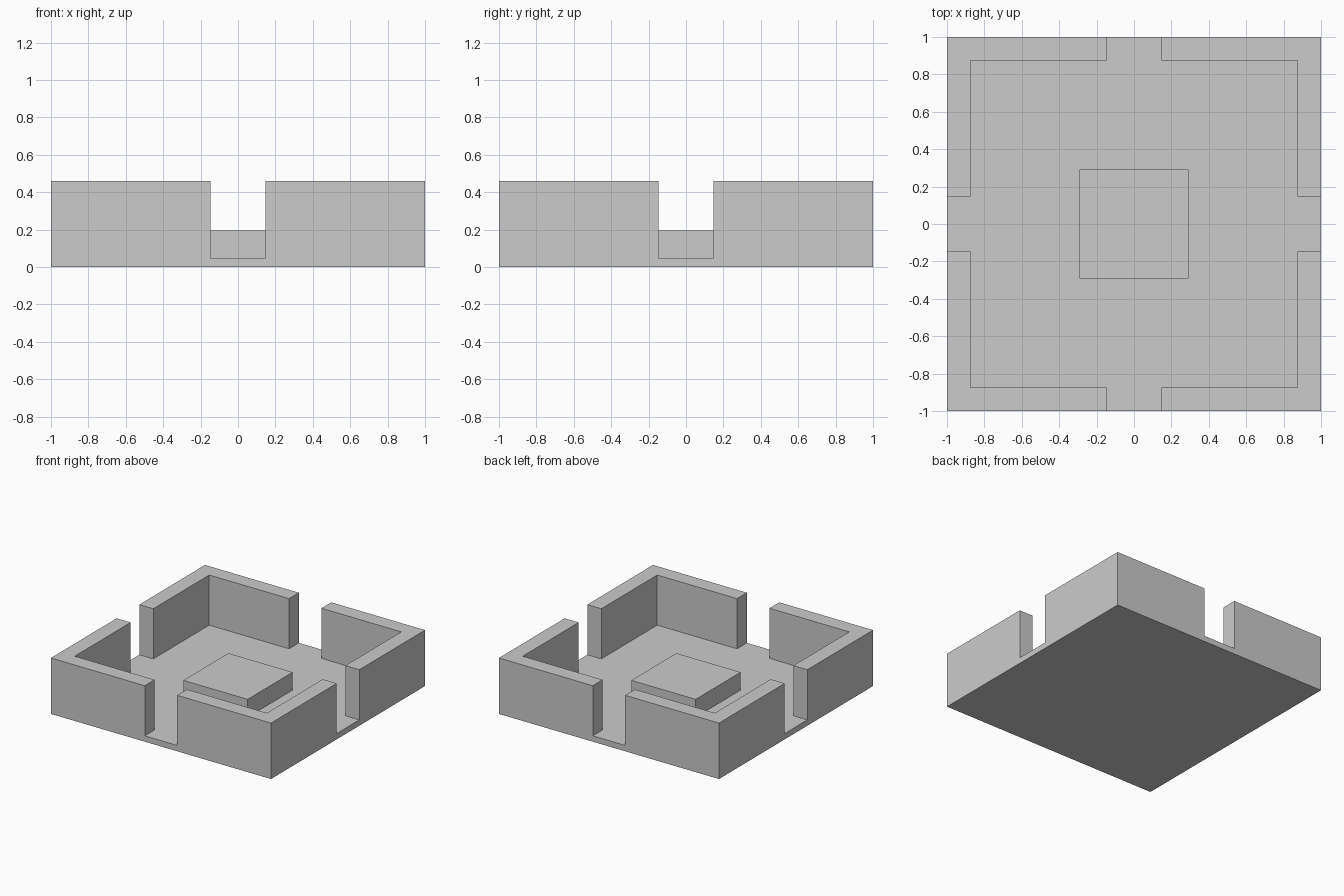
import bpy, bmesh

if "Cube" in bpy.data.objects:
    bpy.data.objects.remove(bpy.data.objects["Cube"])

GAP, INNER = 0.147, 0.873      # half doorway width, inner wall face
FLOOR, TOP = 0.048, 0.46       # floor level, wall top


def prism(name, outline, z0, z1):
    """Extrude a flat outline from z0 up to z1."""
    bm = bmesh.new()
    face = bm.faces.new([bm.verts.new((x, y, z0)) for x, y in outline])
    ext = bmesh.ops.extrude_face_region(bm, geom=[face], use_keep_orig=True)
    verts = [g for g in ext["geom"] if isinstance(g, bmesh.types.BMVert)]
    bmesh.ops.translate(bm, verts=verts, vec=(0, 0, z1 - z0))
    bmesh.ops.recalc_face_normals(bm, faces=bm.faces)
    mesh = bpy.data.meshes.new(name)
    bm.to_mesh(mesh)
    bm.free()
    obj = bpy.data.objects.new(name, mesh)
    bpy.context.collection.objects.link(obj)
    return obj


def square(r):
    return [(-r, -r), (r, -r), (r, r), (-r, r)]


# Floor slab and raised central platform
prism("floor_slab", square(1), 0, FLOOR)
prism("central_platform", square(0.292), FLOOR, 0.195)

# L-shaped corner wall, mirrored to all four corners
corner = [(GAP, 1), (GAP, INNER), (INNER, INNER), (INNER, GAP), (1, GAP), (1, 1)]
walls = prism("corner_walls", corner, FLOOR, TOP)
mirror = walls.modifiers.new("four_corners", "MIRROR")
mirror.use_axis = (True, True, False)
mirror.use_mirror_merge = False
